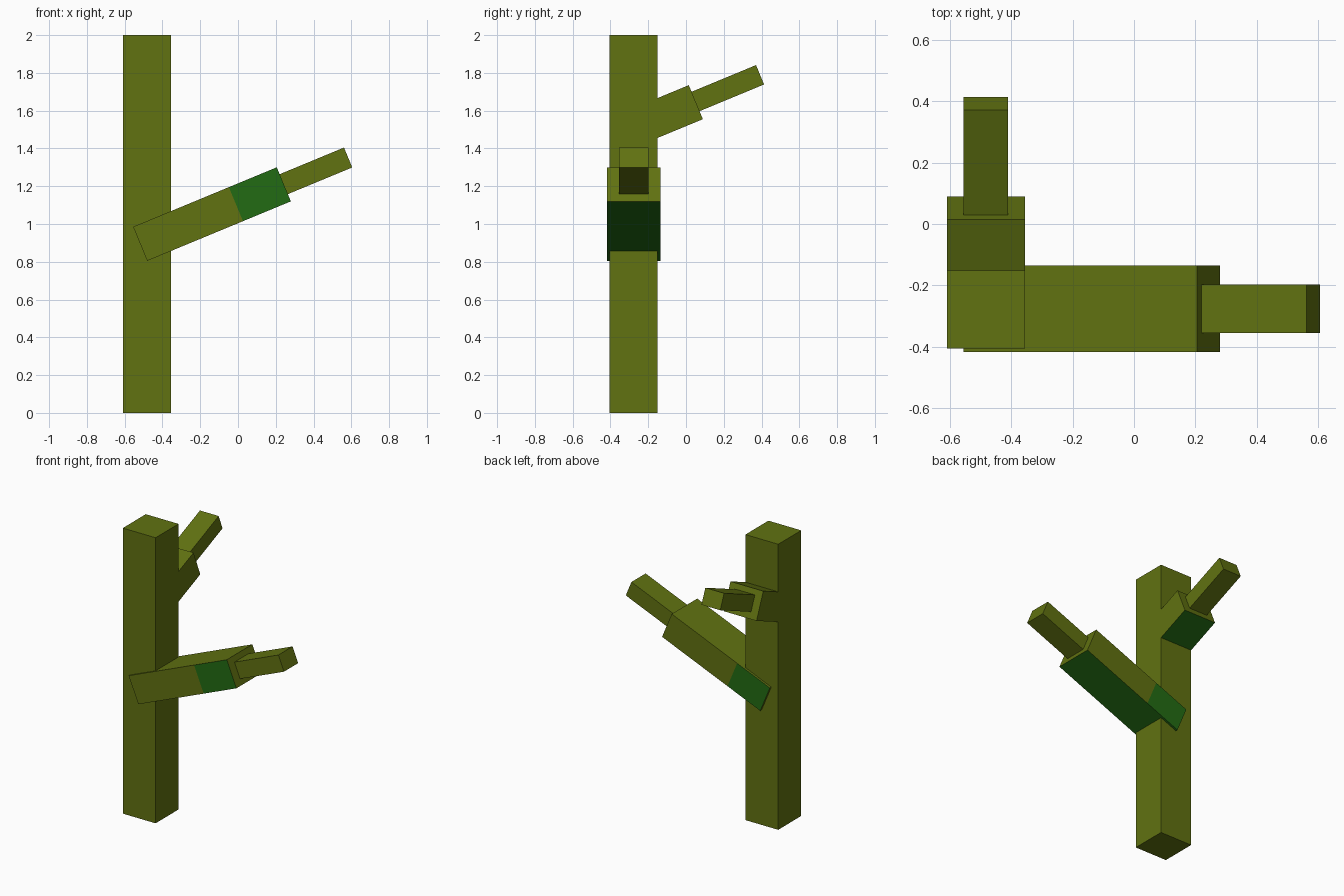
import bpy, bmesh, math
from mathutils import Matrix, Vector

cube = bpy.data.objects.get("Cube")
if cube:
    bpy.data.objects.remove(cube, do_unlink=True)


def material(name, rgb):
    m = bpy.data.materials.new(name)
    m.use_nodes = True
    m.diffuse_color = (*rgb, 1)
    m.node_tree.nodes["Principled BSDF"].inputs["Base Color"].default_value = (*rgb, 1)
    return m


OLIVE = material("olive bark", (0.119, 0.168, 0.0055))
GREEN = material("moss green", (0.0165, 0.147, 0.0065))


def box(name, low, high, cuts=(), mossy=None):
    """Box between two corners, cut across x; mossy(normal, centre) picks green faces."""
    low, high = Vector(low), Vector(high)
    bm = bmesh.new()
    bmesh.ops.create_cube(bm, size=1, matrix=Matrix.Translation((low + high) / 2)
                          @ Matrix.Diagonal((*(high - low), 1)))
    for x in cuts:
        bmesh.ops.bisect_plane(bm, geom=bm.verts[:] + bm.edges[:] + bm.faces[:],
                               plane_co=(x, 0, 0), plane_no=(1, 0, 0))
    bm.normal_update()
    for f in bm.faces:
        f.material_index = int(bool(mossy and mossy(f.normal, f.calc_center_median())))
    mesh = bpy.data.meshes.new(name)
    bm.to_mesh(mesh)
    bm.free()
    mesh.materials.append(OLIVE)
    if mossy:
        mesh.materials.append(GREEN)
    ob = bpy.data.objects.new(name, mesh)
    bpy.context.collection.objects.link(ob)
    return ob


def branch(name, tip, length, width, thick, yaw=0, cuts=(), mossy=None):
    """Square branch rising 22.5 degrees, ending at tip."""
    ob = box(name, (-length, -width / 2, -thick / 2), (0, width / 2, thick / 2), cuts, mossy)
    ob.location = tip
    ob.rotation_euler = (0, -math.radians(22.5), math.radians(yaw))


# Trunk
box("trunk", (-0.609, -0.405, 0), (-0.355, -0.151, 2))

# Lower branch: green underside, green patches at opposite ends of its two sides
L = 0.823


def lower_moss(n, c):
    return n.z < -0.5 or (n.y < -0.5 and c.x > -L / 3) or (n.y > 0.5 and c.x < -2 * L / 3)


branch("lower_branch", (0.2425, -0.276, 1.21), L, 0.282, 0.195,
       cuts=(-L / 3, -2 * L / 3), mossy=lower_moss)
branch("lower_twig", (0.583, -0.276, 1.352), 0.42, 0.157, 0.114)

# Upper branch, growing backwards, with a green underside
branch("upper_branch", (-0.482, 0.052, 1.645), 0.38, 0.254, 0.195, yaw=90,
       mossy=lambda n, c: n.z < -0.5)
branch("upper_twig", (-0.482, 0.392, 1.79), 0.42, 0.145, 0.111, yaw=90)
